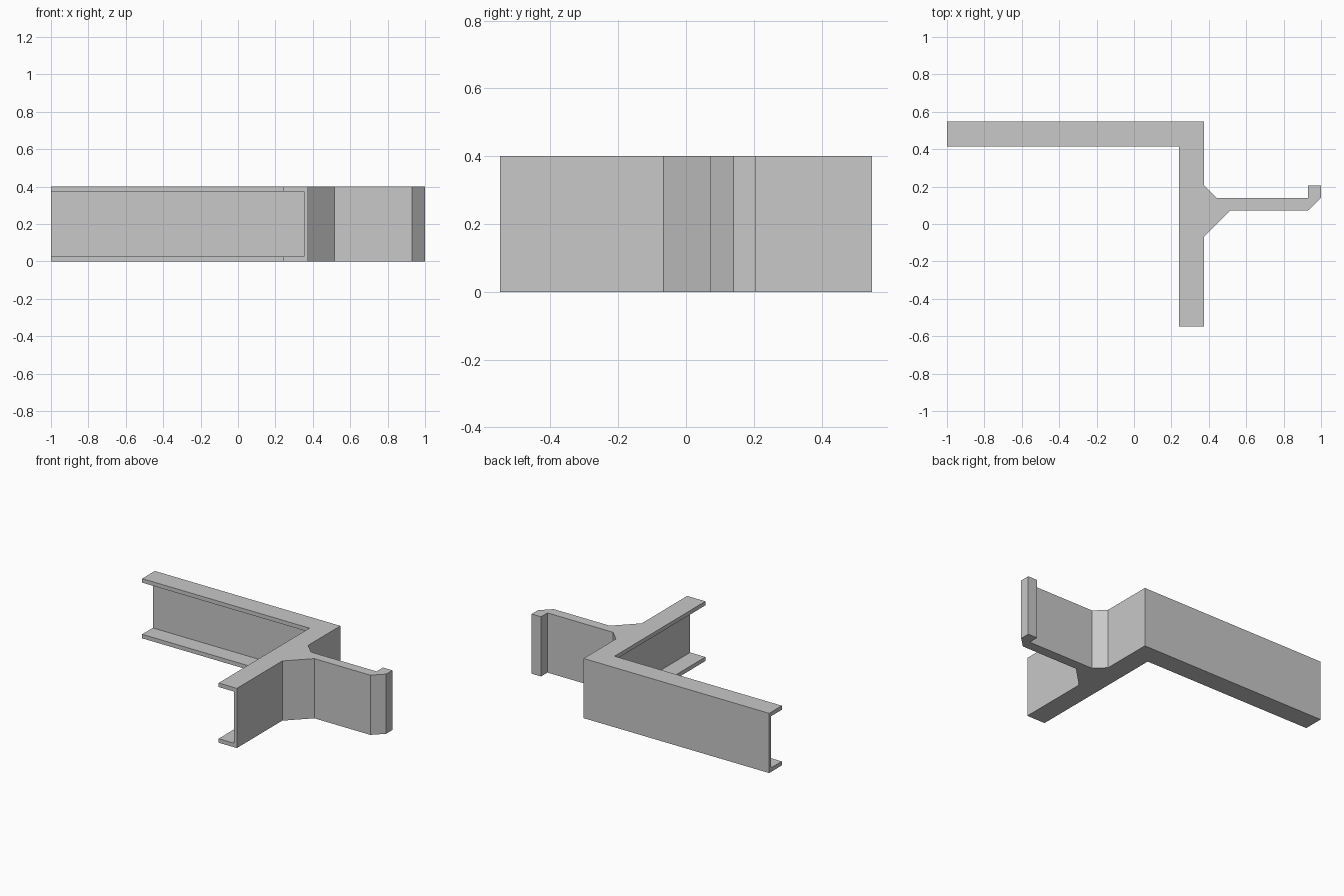
import bpy
import bmesh

cube = bpy.data.objects.get("Cube")
if cube:
    bpy.data.objects.remove(cube, do_unlink=True)

HEIGHT = 0.4
WEB, FLANGE = 0.022, 0.027

grey = bpy.data.materials.new("light_grey")
grey.use_nodes = True
colour = (0.58, 0.58, 0.58, 1)
grey.diffuse_color = colour
grey.node_tree.nodes["Principled BSDF"].inputs["Base Color"].default_value = colour


def prism(name, outline, z0, z1):
    """Extrude a plan outline from z0 to z1."""
    bm = bmesh.new()
    face = bm.faces.new([bm.verts.new((x, y, z0)) for x, y in outline])
    top = bmesh.ops.extrude_face_region(bm, geom=[face])["geom"]
    verts = [v for v in top if isinstance(v, bmesh.types.BMVert)]
    bmesh.ops.translate(bm, verts=verts, vec=(0, 0, z1 - z0))
    bmesh.ops.recalc_face_normals(bm, faces=bm.faces)
    mesh = bpy.data.meshes.new(name)
    bm.to_mesh(mesh)
    bm.free()
    mesh.materials.append(grey)
    obj = bpy.data.objects.new(name, mesh)
    bpy.context.collection.objects.link(obj)
    return obj


# Plan: angled bracket with a gusseted, hooked arm
left, inner, outer = -1.0, 0.24, 0.375
front, ledge, back = -0.548, 0.414, 0.548
bracket = [(left, ledge), (inner, ledge), (inner, front), (outer, front)]
arm = [(outer, -0.067), (0.515, 0.072), (0.93, 0.072), (1.0, 0.14),
       (1.0, 0.206), (0.93, 0.206), (0.93, 0.138), (0.444, 0.138),
       (outer, 0.206)]
body = prism("channel_bracket", bracket + arm + [(outer, back), (left, back)],
             0, HEIGHT)

# Hollow the inner side, leaving a web and two flanges
x1, y1 = outer - WEB, back - WEB
cutter = prism("channel_cutter", [(-1.2, -0.8), (x1, -0.8), (x1, y1), (-1.2, y1)],
               FLANGE, HEIGHT - FLANGE)
cutter.hide_render = True
cut = body.modifiers.new("channel", "BOOLEAN")
cut.operation = "DIFFERENCE"
cut.solver = "EXACT"
cut.object = cutter
bpy.context.view_layer.objects.active = body
bpy.ops.object.modifier_apply(modifier=cut.name)
bpy.data.objects.remove(cutter, do_unlink=True)
